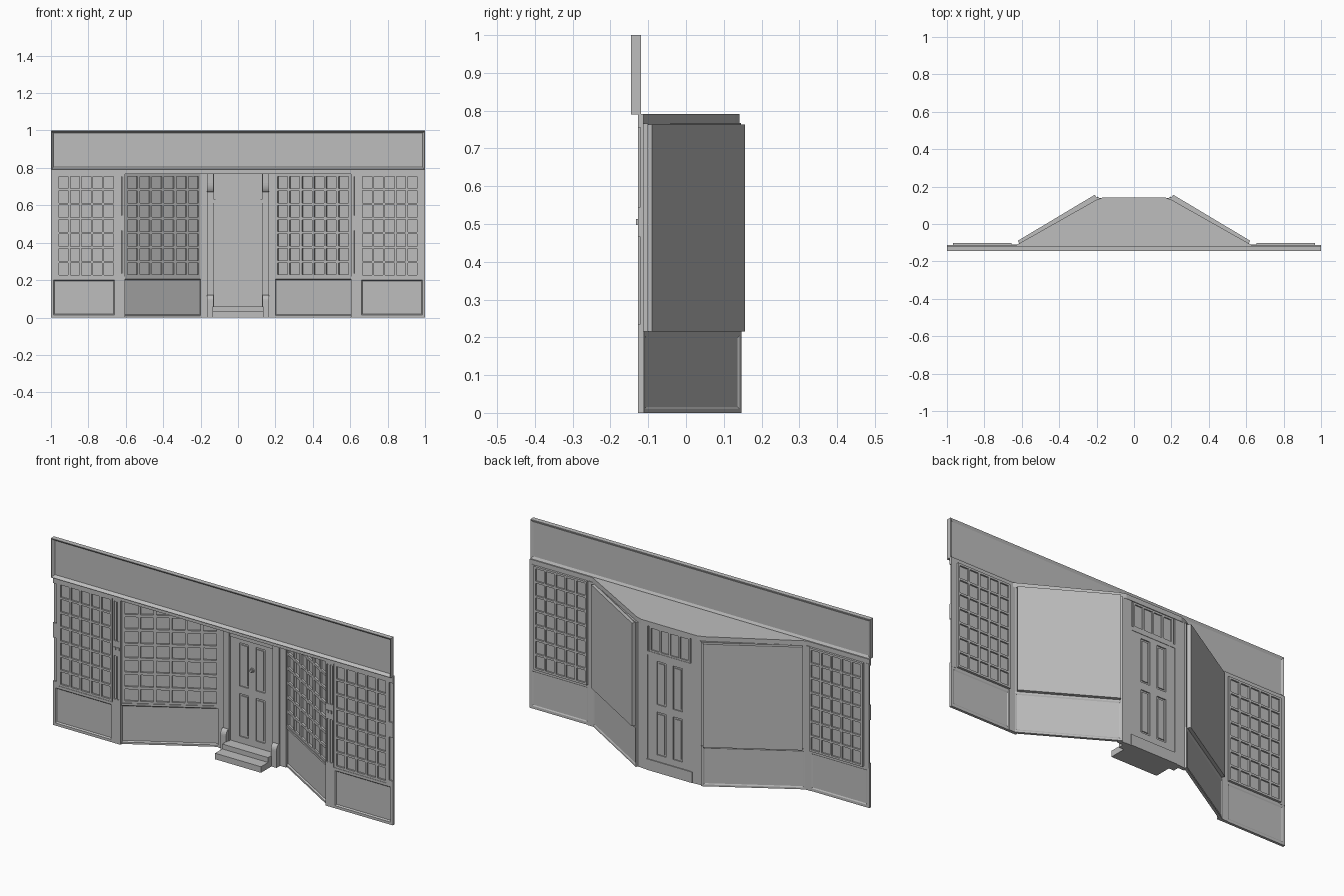
import bpy, bmesh, math
from mathutils import Matrix, Vector

cube = bpy.data.objects.get("Cube")
if cube:
    bpy.data.objects.remove(cube, do_unlink=True)

GREY = (0.51, 0.51, 0.51, 1)
paint = bpy.data.materials.new("grey_paint")
paint.use_nodes = True
paint.diffuse_color = GREY
paint.node_tree.nodes["Principled BSDF"].inputs["Base Color"].default_value = GREY

# Wall frames: local x runs along the wall, local y runs towards the back
FLAT = Matrix.Identity(4)
along = Vector((0.435, -0.26, 0)).normalized()
SLANT = Matrix(((along.x, -along.y, 0, 0.185),
                (along.y, along.x, 0, 0.135),
                (0, 0, 1, 0), (0, 0, 0, 1)))


def finish(name, bm, frame=FLAT, mirror=True):
    bmesh.ops.transform(bm, matrix=frame, verts=bm.verts)
    mesh = bpy.data.meshes.new(name)
    bm.to_mesh(mesh)
    bm.free()
    mesh.materials.append(paint)
    ob = bpy.data.objects.new(name, mesh)
    bpy.context.collection.objects.link(ob)
    if mirror:
        ob.modifiers.new("mirror", 'MIRROR').use_mirror_merge = False
    return ob


def add_box(bm, x0, x1, y0, y1, z0, z1):
    size = Matrix.Diagonal((x1 - x0, y1 - y0, z1 - z0, 1))
    mid = Matrix.Translation(((x0 + x1) / 2, (y0 + y1) / 2, (z0 + z1) / 2))
    bmesh.ops.create_cube(bm, size=1, matrix=mid @ size)


def boxes(name, items, frame=FLAT, mirror=True):
    bm = bmesh.new()
    for item in items:
        add_box(bm, *item)
    return finish(name, bm, frame, mirror)


def sunk_panel(name, box, rim, slope, front, back, frame=FLAT, mirror=True):
    """Box whose front and back faces hold a sunken panel."""
    bm = bmesh.new()
    add_box(bm, *box)
    bm.normal_update()
    for sign, depth in ((-1, front), (1, back)):
        face = [f for f in bm.faces if f.normal.y * sign > 0.9][:1]
        bmesh.ops.inset_region(bm, faces=face, thickness=rim)
        bmesh.ops.inset_region(bm, faces=face, thickness=slope, depth=-depth)
    return finish(name, bm, frame, mirror)


def prism(name, points, place, shift, mirror=True):
    """Extrude a flat outline; place maps its points into space."""
    bm = bmesh.new()
    face = bm.faces.new([bm.verts.new(place(a, b)) for a, b in points])
    new = bmesh.ops.extrude_face_region(bm, geom=[face])["geom"]
    bmesh.ops.translate(bm, vec=shift, verts=[v for v in new if isinstance(v, bmesh.types.BMVert)])
    bmesh.ops.recalc_face_normals(bm, faces=bm.faces)
    return finish(name, bm, FLAT, mirror)


def lattice(x0, x1, z0, z1, y0, y1, cols, rows, bar):
    """Evenly spaced glazing bars, with a border on all sides."""
    out = []
    for i in range(cols + 1):
        x = x0 + (x1 - x0 - bar) * i / cols
        out.append((x, x + bar, y0, y1, z0, z1))
    for j in range(rows + 1):
        z = z0 + (z1 - z0 - bar) * j / rows
        out.append((x0, x1, y0, y1, z, z + bar))
    return out


# Sign board and canopy
sunk_panel("sign_board", (-1, 1, -0.145, -0.119, 0.79, 1), 0.004, 0.016, 0.015, 0.006, mirror=False)
half = [(1, -0.127), (1, -0.113), (0.63, -0.113), (0.2, 0.13), (0.165, 0.142)]
outline = half + [(-x, y) for x, y in reversed(half)]
prism("canopy", outline, lambda a, b: (a, b, 0.766), (0, 0, 0.025), mirror=False)

# Outer wings
sunk_panel("wing_base_panel", (0.645, 1, -0.127, -0.113, 0, 0.215), 0.02, 0.008, 0.007, 0.003)
boxes("wing_glass", [(0.66, 0.965, -0.116, -0.109, 0.215, 0.766)])
boxes("wing_window_bars", lattice(0.655, 0.968, 0.215, 0.766, -0.125, -0.101, 5, 7, 0.011))

# Grooved posts beside the wing windows
BLOCKS = ((0.215, 0.235), (0.465, 0.545), (0.755, 0.767))
post = [(0.603, 0.655, -0.12, -0.11, 0, 0.767), (0.603, 0.647, -0.127, -0.11, 0, 0.215)]
edge = [(0.965, 1, -0.12, -0.112, 0.21, 0.767), (0.965, 0.978, -0.127, -0.112, 0.21, 0.767)]
for low, high in BLOCKS:
    post.append((0.603, 0.65, -0.127, -0.112, low, high))
    edge.append((0.965, 1, -0.127, -0.112, low, high))
for rib in (0.603, 0.622, 0.642):
    post.append((rib, rib + 0.007, -0.127, -0.112, 0.215, 0.767))
for boss in (0.609, 0.629):
    post.append((boss, boss + 0.012, -0.132, -0.12, 0.497, 0.513))
boxes("corner_post", post)
boxes("edge_post", edge)

# Slanted display windows
sunk_panel("display_base_panel", (0, 0.507, 0, 0.014, 0, 0.215), 0.014, 0.008, 0.007, 0.003, SLANT)
boxes("display_sill", [(0.01, 0.495, -0.004, 0.012, 0.207, 0.218)], SLANT)
boxes("display_backing", [(0.01, 0.49, 0.01, 0.031, 0.215, 0.764)], SLANT)
boxes("display_stiles", [(0, 0.02, 0, 0.012, 0.21, 0.767), (0.48, 0.507, 0, 0.012, 0.21, 0.767)], SLANT)
boxes("display_window_bars", lattice(0.016, 0.486, 0.215, 0.767, 0, 0.014, 6, 7, 0.014), SLANT)

# Door surround
boxes("door_post", [(0.128, 0.165, 0.108, 0.14, 0, 0.767), (0.165, 0.2, 0.118, 0.138, 0, 0.767)])
arc = [math.radians(a) for a in range(0, 91, 15)]
curve = [(0.11 - 0.022 * math.cos(a), 0.09 + 0.03 * math.sin(a)) for a in arc]
side = lambda a, b: (0.132, a, b)
prism("post_plinth", [(0.11, 0), (0.088, 0)] + curve, side, (0.033, 0, 0))
bracket = [(0.11 - 0.022 * math.cos(a), 0.72 - 0.05 * math.sin(a)) for a in arc]
prism("post_bracket", [(0.11, 0.767), (0.088, 0.767)] + bracket, side, (0.033, 0, 0))

# Transom light over the door
boxes("transom_glass", [(-0.128, 0.128, 0.126, 0.132, 0.62, 0.767)], mirror=False)
boxes("transom_bars", lattice(-0.12, 0.12, 0.63, 0.767, 0.118, 0.138, 4, 1, 0.011), mirror=False)
boxes("transom_rail", [(-0.13, 0.13, 0.114, 0.14, 0.612, 0.632)], mirror=False)

# Door with four raised panels
boxes("door_core", [(-0.128, 0.128, 0.126, 0.132, 0.05, 0.62)], mirror=False)
door = [(0, 0.021, 0.12, 0.138, 0.05, 0.62), (0.075, 0.13, 0.12, 0.138, 0.05, 0.62)]
for low, high in ((0.05, 0.093), (0.32, 0.36), (0.59, 0.62)):
    door.append((0, 0.1, 0.12, 0.138, low, high))
for low, high in ((0.093, 0.32), (0.36, 0.59)):
    door.append((0.03, 0.066, 0.121, 0.137, low + 0.01, high - 0.01))
boxes("door_frame", door)

# Door knob
bm = bmesh.new()
turn = Matrix.Rotation(math.pi / 2, 4, 'X')
for radius, depth in ((0.012, 0.008), (0.007, 0.024)):
    bmesh.ops.create_cone(bm, cap_ends=True, segments=16, radius1=radius, radius2=radius, depth=depth,
                          matrix=Matrix.Translation((0, 0.118, 0.463)) @ turn)
finish("door_knob", bm, mirror=False)

# Steps
boxes("lower_step", [(-0.135, 0.135, 0, 0.143, 0, 0.032)], mirror=False)
boxes("upper_step", [(-0.135, 0.135, 0.06, 0.143, 0.03, 0.058)], mirror=False)
